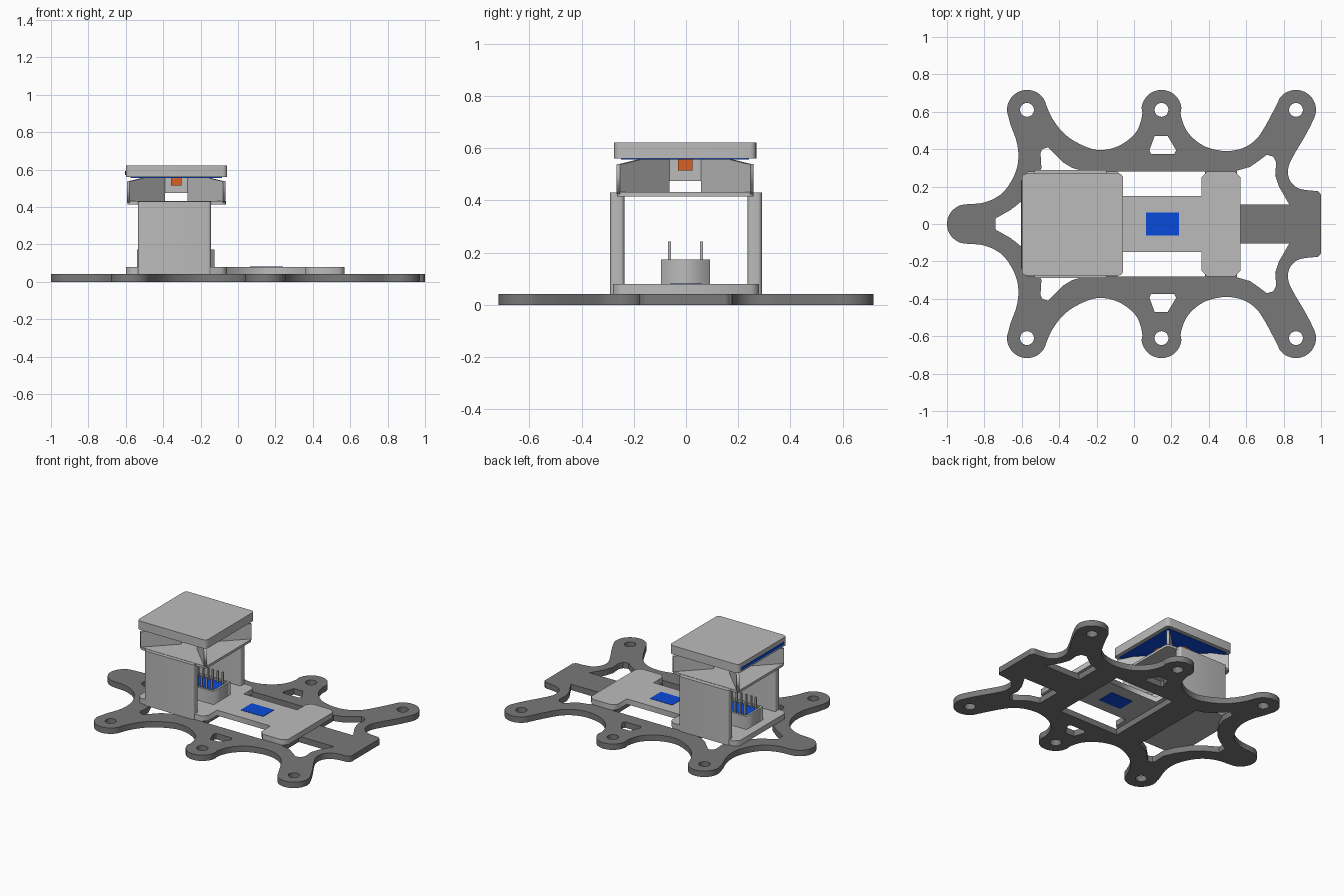
import bpy, bmesh, math
from math import sin, cos, radians, pi

if "Cube" in bpy.data.objects:
    bpy.data.objects.remove(bpy.data.objects["Cube"])


def material(name, rgb):
    m = bpy.data.materials.new(name)
    m.diffuse_color = (*rgb, 1)
    m.use_nodes = True
    m.node_tree.nodes["Principled BSDF"].inputs["Base Color"].default_value = m.diffuse_color
    return m


DARK = material("dark_grey", (0.19, 0.19, 0.19))
LIGHT = material("light_grey", (0.50, 0.50, 0.50))
BLUE = material("circuit_blue", (0.003, 0.07, 0.70))
ORANGE = material("orange", (0.68, 0.12, 0.018))


def add(name, bm, mat):
    bmesh.ops.recalc_face_normals(bm, faces=bm.faces)
    me = bpy.data.meshes.new(name)
    bm.to_mesh(me)
    bm.free()
    me.materials.clear()
    me.materials.append(mat)
    ob = bpy.data.objects.new(name, me)
    bpy.context.collection.objects.link(ob)
    return ob


def box(name, x0, x1, y0, y1, z0, z1, mat):
    bm = bmesh.new()
    bmesh.ops.create_cube(bm, size=1)
    for v in bm.verts:
        v.co = ((x0 + x1) / 2 + v.co.x * (x1 - x0),
                (y0 + y1) / 2 + v.co.y * (y1 - y0),
                (z0 + z1) / 2 + v.co.z * (z1 - z0))
    return add(name, bm, mat)


def sheet(name, loops, z0, z1, mat):
    """Flat outline with holes, given thickness from z0 to z1."""
    cu = bpy.data.curves.new(name, 'CURVE')
    cu.dimensions = '2D'
    cu.fill_mode = 'BOTH'
    cu.extrude = (z1 - z0) / 2
    for loop in loops:
        sp = cu.splines.new('POLY')
        sp.points.add(len(loop) - 1)
        for p, (x, y) in zip(sp.points, loop):
            p.co = (x, y, 0, 1)
        sp.use_cyclic_u = True
    tmp = bpy.data.objects.new(name + "_outline", cu)
    bpy.context.collection.objects.link(tmp)
    bpy.context.view_layer.update()
    dg = bpy.context.evaluated_depsgraph_get()
    me = bpy.data.meshes.new_from_object(tmp.evaluated_get(dg))
    bpy.data.objects.remove(tmp)
    bm = bmesh.new()
    bm.from_mesh(me)
    bpy.data.meshes.remove(me)
    bmesh.ops.remove_doubles(bm, verts=bm.verts, dist=1e-5)
    ob = add(name, bm, mat)
    ob.location.z = (z0 + z1) / 2
    return ob


def arc(cx, cy, r, a0, a1, n):
    return [(cx + r * cos(radians(a0 + (a1 - a0) * i / n)),
             cy + r * sin(radians(a0 + (a1 - a0) * i / n))) for i in range(n + 1)]


def flip(pts):
    return [(x, -y) for x, y in pts]


def mirrored(half):
    """Close a half outline (y >= 0) with its reflection."""
    return half + [(x, -y) for x, y in reversed(half) if abs(y) > 1e-6]


def smooth(pts, n=4):
    """Closed spline through the points."""
    out = []
    for i in range(len(pts)):
        a, b, c, d = (pts[(i + k) % len(pts)] for k in (-1, 0, 1, 2))
        for s in range(n):
            t = s / n
            out.append(tuple(0.5 * (2 * b[k] + (c[k] - a[k]) * t
                       + (2 * a[k] - 5 * b[k] + 4 * c[k] - d[k]) * t * t
                       + (3 * b[k] - a[k] - 3 * c[k] + d[k]) * t ** 3) for k in (0, 1)))
    return out


def round_rect(x0, x1, y0, y1, r):
    return (arc(x1 - r, y1 - r, r, 0, 90, 4) + arc(x0 + r, y1 - r, r, 90, 180, 4)
            + arc(x0 + r, y0 + r, r, 180, 270, 4) + arc(x1 - r, y0 + r, r, 270, 360, 4))


# Base frame with seven lobes, screw holes and openings
LOBES = (-0.572, 0.147, 0.866)
half = arc(-0.895, 0, 0.105, 180, 95, 4)
half += [(-0.8, 0.115), (-0.71, 0.16), (-0.65, 0.24), (-0.62, 0.33), (-0.625, 0.43), (-0.66, 0.53)]
half += arc(LOBES[0], 0.61, 0.107, 205, 10, 9)
half += [(-0.44, 0.57), (-0.39, 0.5), (-0.33, 0.45), (-0.25, 0.41), (-0.18, 0.395),
         (-0.1, 0.41), (-0.03, 0.45), (0.02, 0.505)]
half += arc(LOBES[1], 0.61, 0.107, 195, -15, 9)
half += [(0.275, 0.51), (0.32, 0.455), (0.39, 0.41), (0.49, 0.39), (0.58, 0.405),
         (0.65, 0.45), (0.70, 0.52)]
half += arc(LOBES[2], 0.61, 0.107, 165, -30, 9)
half += [(0.92, 0.48), (0.85, 0.36), (0.825, 0.3), (0.83, 0.24), (0.87, 0.195),
         (0.93, 0.18), (0.98, 0.176), (0.992, 0.166), (1, 0.155), (1, 0.14), (1, 0.1)]
loops = [smooth(mirrored(half))]

loops.append(mirrored([(-0.74, 0.03), (-0.66, 0.075), (-0.59, 0.13), (-0.53, 0.22), (-0.495, 0.3),
                       (-0.5, 0.38), (-0.49, 0.4), (-0.46, 0.41), (-0.43, 0.38), (-0.38, 0.33),
                       (-0.33, 0.3), (-0.28, 0.285)]))
loops.append(mirrored([(-0.09, 0.28), (0.38, 0.28)]))
right_hole = [(0.55, 0.105), (0.83, 0.105), (0.81, 0.14), (0.775, 0.2), (0.755, 0.26), (0.76, 0.33),
              (0.745, 0.36), (0.71, 0.37), (0.67, 0.34), (0.62, 0.305), (0.55, 0.285)]
lobe_hole = [(0.11, 0.47), (0.18, 0.47), (0.225, 0.395), (0.215, 0.375), (0.09, 0.375), (0.083, 0.395)]
for hole in [right_hole, lobe_hole] + [arc(x, 0.61, 0.037, 0, 345, 23) for x in LOBES]:
    loops += [hole, flip(hole)]
base = sheet("base_frame", loops, 0, 0.042, DARK)
bpy.context.view_layer.objects.active = base
base.select_set(True)
bpy.ops.object.shade_smooth_by_angle(angle=radians(30))
base.select_set(False)

# Mounting plate with its blue chip
sheet("mounting_plate", [mirrored([
    (-0.6, 0.25), (-0.57, 0.28), (-0.09, 0.28), (-0.06, 0.25), (-0.06, 0.15), (0.36, 0.15),
    (0.36, 0.25), (0.39, 0.28), (0.54, 0.28), (0.57, 0.25)])], 0.042, 0.08, LIGHT)
box("plate_chip", 0.065, 0.24, -0.062, 0.062, 0.038, 0.082, BLUE)

# Side walls of the tower
for side, name in ((-1, "front"), (1, "back")):
    ys = sorted((side * 0.236, side * 0.29))
    sheet(name + "_wall", [round_rect(-0.535, -0.145, *ys, 0.015)], 0.042, 0.43, LIGHT)

# Connector tray with blue board and two rows of pins
X0, X1 = -0.54, -0.125
sheet("connector_tray", [[(X0, -0.095), (X1, -0.095), (X1, 0.092), (X0, 0.092)],
                         [(X0 + 0.015, -0.08), (X1 - 0.015, -0.08), (X1 - 0.015, 0.077), (X0 + 0.015, 0.077)]],
      0.08, 0.173, LIGHT)
box("connector_board", X0 + 0.01, X1 - 0.01, -0.085, 0.082, 0.13, 0.16, BLUE)
for y in (-0.063, 0.06):
    for i in range(10):
        x = X0 + 0.035 + i * 0.038
        box("connector_pin", x - 0.006, x + 0.006, y - 0.006, y + 0.006, 0.15, 0.243, LIGHT)

# Sensor head: floor, cap, board, diagonal fins, centre post and sensors
CX, CY = -0.33, -0.003
sheet("head_floor", [round_rect(CX - 0.262, CX + 0.265, CY - 0.262, CY + 0.262, 0.025)], 0.415, 0.432, LIGHT)
sheet("head_cap", [round_rect(CX - 0.27, CX + 0.272, CY - 0.272, CY + 0.272, 0.025)], 0.56, 0.622, LIGHT)
box("head_board", CX - 0.245, CX + 0.245, CY - 0.245, CY + 0.245, 0.556, 0.565, BLUE)
box("board_edge", CX - 0.273, CX - 0.265, CY - 0.235, CY + 0.235, 0.572, 0.592, BLUE)
box("centre_post", CX - 0.07, CX + 0.07, CY - 0.07, CY + 0.07, 0.475, 0.56, LIGHT)
for k in range(4):
    fin = sheet("diagonal_fin", [[(0.095, 0.425), (0.362, 0.425), (0.362, 0.538),
                                  (0.33, 0.542), (0.24, 0.558), (0.095, 0.56)]], -0.009, 0.009, LIGHT)
    fin.rotation_euler = (pi / 2, 0, pi / 4 + k * pi / 2)
    fin.location = (CX, CY, 0)
    x, y = CX + 0.108 * cos(k * pi / 2), CY + 0.108 * sin(k * pi / 2)
    box("sensor", x - 0.027, x + 0.027, y - 0.027, y + 0.027, 0.515, 0.56, ORANGE)
